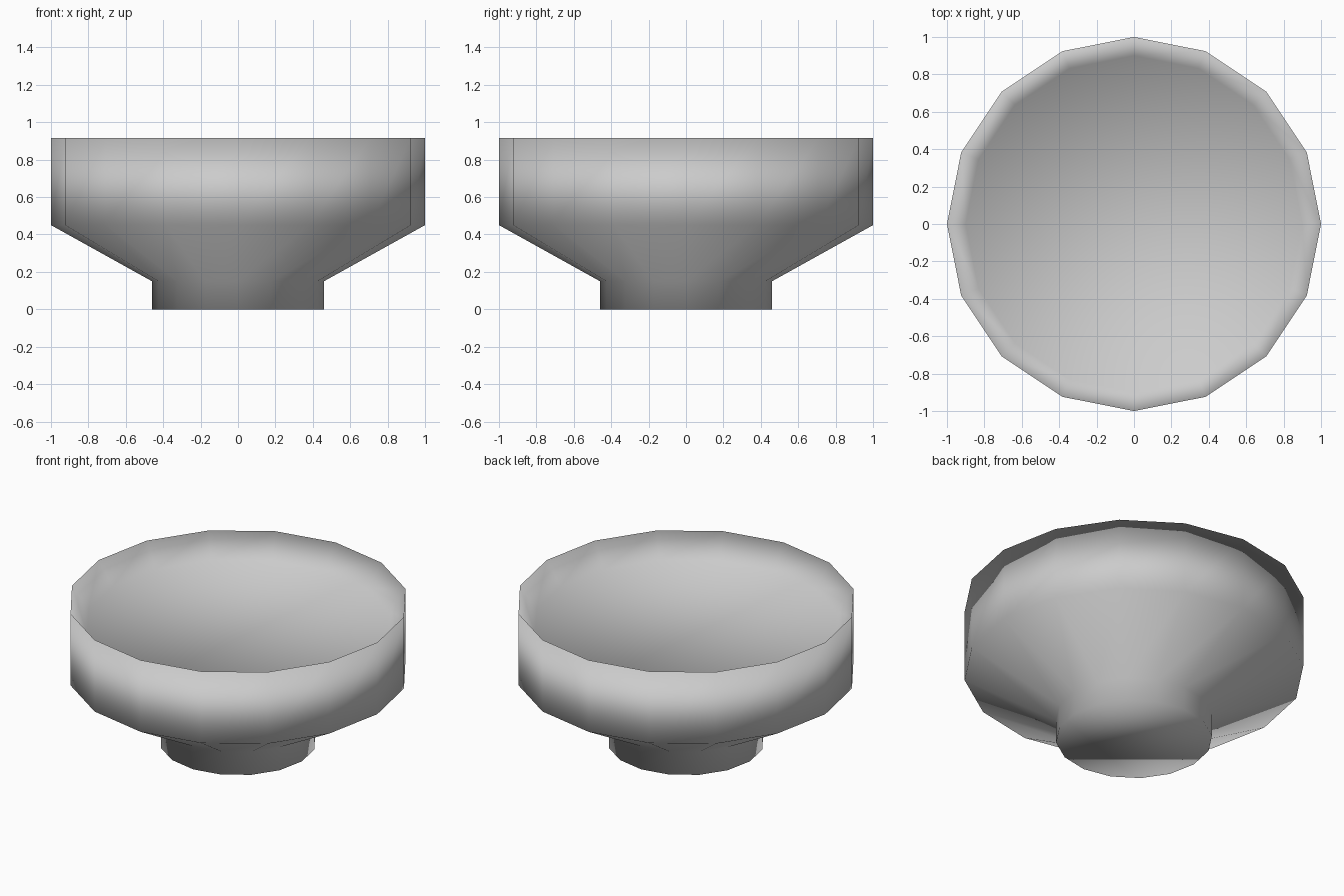
import bpy, bmesh
from math import cos, sin, tau

if "Cube" in bpy.data.objects:
    bpy.data.objects.remove(bpy.data.objects["Cube"])

SIDES = 16

# (radius, height) from the foot, up the outside, over the rim and down to the inner floor
PROFILE = [(0.46, 0.0), (0.46, 0.15), (1.0, 0.45), (1.0, 0.915), (0.90, 0.77)]


def ring(bm, radius, z):
    return [bm.verts.new((radius * cos(tau * i / SIDES), radius * sin(tau * i / SIDES), z))
            for i in range(SIDES)]


bm = bmesh.new()
rings = [ring(bm, r, z) for r, z in PROFILE]

# Walls between neighbouring rings
for low, high in zip(rings, rings[1:]):
    for i in range(SIDES):
        j = (i + 1) % SIDES
        bm.faces.new((low[i], low[j], high[j], high[i]))

# Foot underside and shallow recessed floor
bm.faces.new(rings[0][::-1])
bm.faces.new(rings[-1])

# The whole bowl is smooth shaded, including across its corners
for face in bm.faces:
    face.smooth = True

mesh = bpy.data.meshes.new("footed_bowl")
bm.to_mesh(mesh)
bm.free()
bowl = bpy.data.objects.new("footed_bowl", mesh)
bpy.context.collection.objects.link(bowl)
